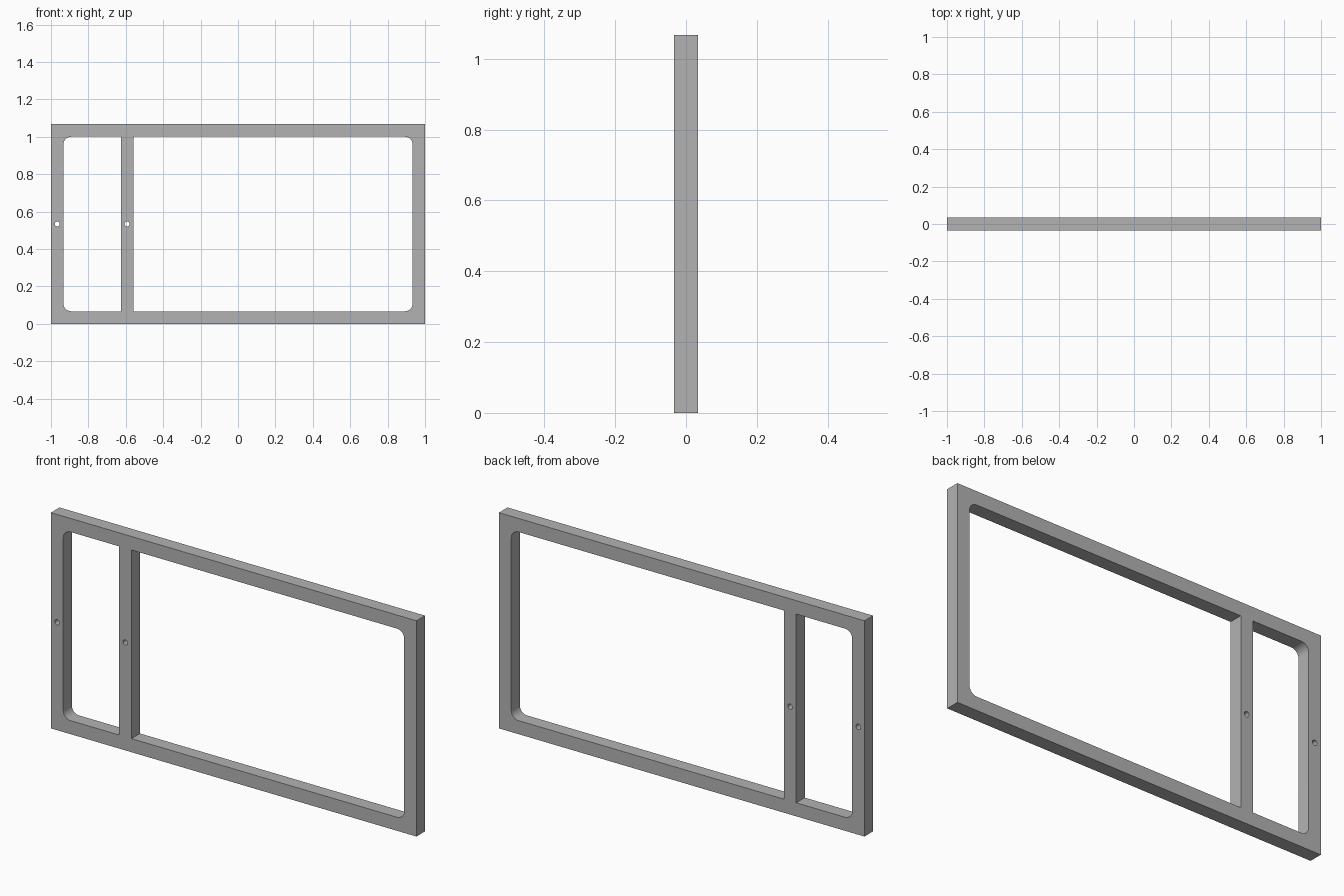
import bpy, bmesh
from math import cos, sin, pi, radians

cube = bpy.data.objects.get("Cube")
if cube:
    bpy.data.objects.remove(cube, do_unlink=True)

HEIGHT = 1.067
BAR = 0.067            # width and depth of every bar
DIVIDER_X = -0.593     # centre of the upright divider
CORNER = 0.04          # radius of the rounded opening corners
BOLT = 0.013           # radius of the bolt holes

grey = bpy.data.materials.new("grey metal")
grey.use_nodes = True
grey.diffuse_color = (0.45, 0.45, 0.45, 1)
grey.node_tree.nodes["Principled BSDF"].inputs["Base Color"].default_value = grey.diffuse_color


def arc(cx, cz, r, start, sweep, steps):
    angles = [start + sweep * i / steps for i in range(steps + 1)]
    return [(cx + r * cos(a), cz + r * sin(a)) for a in angles]


def outline(x0, x1, z0, z1, left=0, right=0):
    """Rectangle with its left and right corner pairs rounded."""
    pts = []
    corners = [(x1, z1, -1, -1, right), (x0, z1, 1, -1, left),
               (x0, z0, 1, 1, left), (x1, z0, -1, 1, right)]
    for i, (x, z, dx, dz, r) in enumerate(corners):
        pts += arc(x + dx * r, z + dz * r, r, i * pi / 2, pi / 2, 8) if r else [(x, z)]
    return pts


def hole(x):
    return arc(x, HEIGHT / 2, BOLT, 0, 2 * pi, 16)[:-1]


# Flat profile: outer edge, two openings and two bolt holes
inner, low, high = 1 - BAR, BAR, HEIGHT - BAR
loops = [
    outline(-1, 1, 0, HEIGHT),
    outline(-inner, DIVIDER_X - BAR / 2, low, high, left=CORNER),
    outline(DIVIDER_X + BAR / 2, inner, low, high, right=CORNER),
    hole(-1 + BAR / 2),
    hole(DIVIDER_X),
]

curve = bpy.data.curves.new("frame_profile", 'CURVE')
curve.dimensions = '2D'
curve.fill_mode = 'BOTH'
curve.extrude = BAR / 2
for pts in loops:
    spline = curve.splines.new('POLY')
    spline.points.add(len(pts) - 1)
    for p, (x, z) in zip(spline.points, pts):
        p.co = (x, z, 0, 1)
    spline.use_cyclic_u = True

# Divided frame: extruded profile stood upright
frame = bpy.data.objects.new("divided_frame", curve)
bpy.context.collection.objects.link(frame)
frame.rotation_euler.x = pi / 2
bpy.ops.object.select_all(action='DESELECT')
frame.select_set(True)
bpy.context.view_layer.objects.active = frame
bpy.ops.object.convert(target='MESH')
frame = bpy.context.object
frame.name = "divided_frame"
bpy.ops.object.transform_apply(location=False, rotation=True, scale=False)

# Weld the caps to the walls and merge the flat faces
bm = bmesh.new()
bm.from_mesh(frame.data)
bmesh.ops.remove_doubles(bm, verts=bm.verts, dist=0.0001)
bmesh.ops.recalc_face_normals(bm, faces=bm.faces)
bm.to_mesh(frame.data)
bm.free()

frame.data.materials.clear()
frame.data.materials.append(grey)
bpy.ops.object.shade_smooth_by_angle(angle=radians(35))
